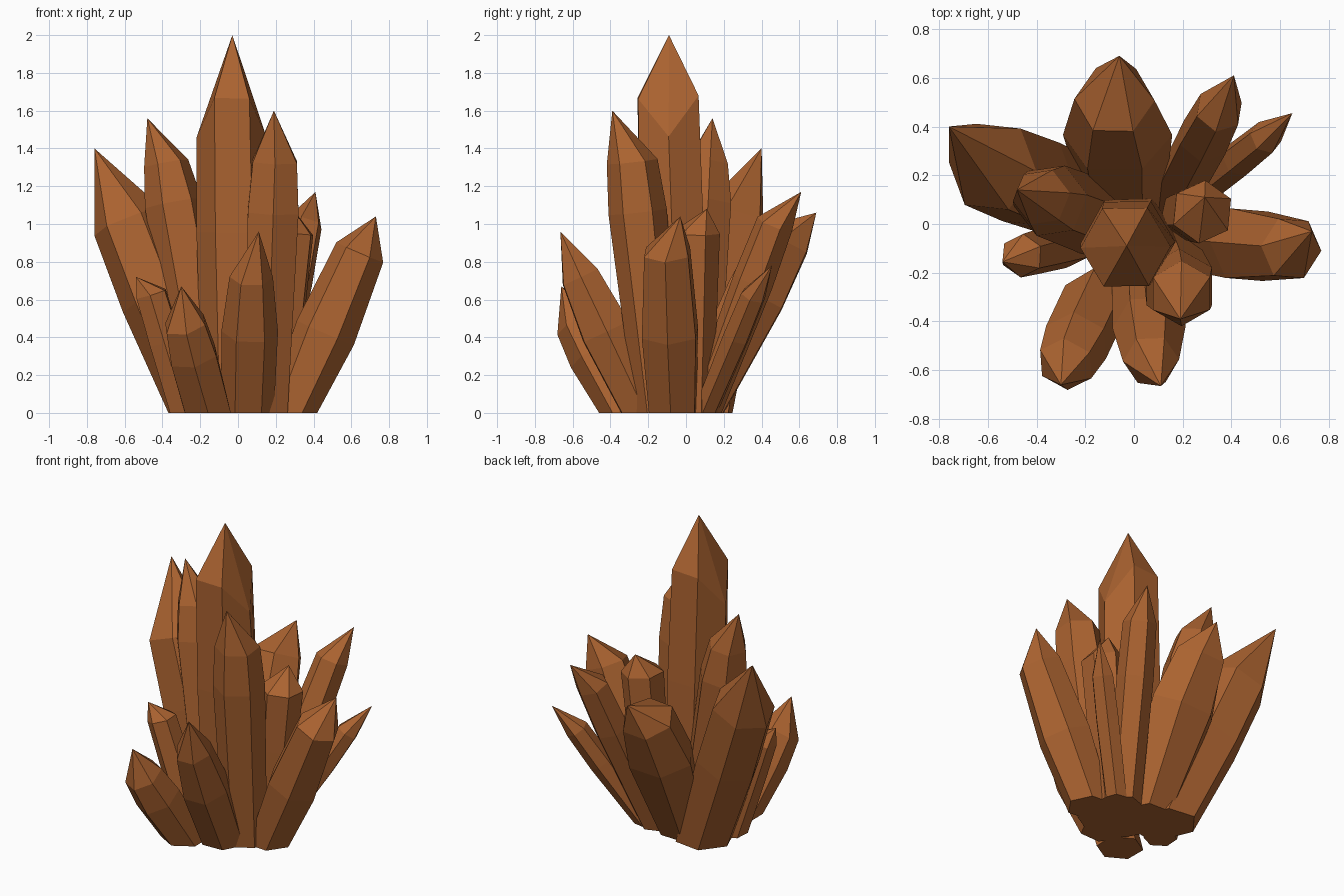
import bpy, bmesh, math
from mathutils import Vector

if "Cube" in bpy.data.objects:
    bpy.data.objects.remove(bpy.data.objects["Cube"])

mat = bpy.data.materials.new("brown_crystal")
mat.diffuse_color = (0.41, 0.125, 0.03, 1)
mat.use_nodes = True
mat.node_tree.nodes["Principled BSDF"].inputs["Base Color"].default_value = mat.diffuse_color


def crystal(name, base, rb, shoulder, rs, tip, rm, tm=0.5, sides=6, turn=0.0, saddle=0.0, wide=1.0):
    """Faceted shard: flat base ring, mid ring, shoulder ring square to the lean, off-centre tip."""
    b, s, t = Vector((*base, 0)), Vector(shoulder), Vector(tip)
    axis = (s - b).normalized()
    # ring directions: first one points along the outward lean
    u = Vector((axis.x, axis.y, 0)).normalized()
    w = Vector((-u.y, u.x, 0))
    tilt_u = w.cross(axis).normalized()
    bm = bmesh.new()

    def ring(c, r, du, sad=0.0, k=1.0):
        out = []
        for i in range(sides):
            a = turn + 2 * math.pi * i / sides
            p = c + du * (r * math.cos(a)) + w * (k * r * math.sin(a))
            d = p - c
            p.z += sad * (d.y * d.y - d.x * d.x) / (r * r)
            out.append(bm.verts.new(p))
        return out

    rings = [ring(b, rb, u), ring(b.lerp(s, tm), rm, tilt_u, 0, wide), ring(s, rs, tilt_u, saddle)]
    for lo, hi in zip(rings, rings[1:]):
        for i in range(sides):
            j = (i + 1) % sides
            bm.faces.new((lo[i], lo[j], hi[j], hi[i]))
    top = bm.verts.new(t)
    for i in range(sides):
        bm.faces.new((rings[2][i], rings[2][(i + 1) % sides], top))
    bm.faces.new(rings[0][::-1])
    bmesh.ops.recalc_face_normals(bm, faces=bm.faces)
    me = bpy.data.meshes.new(name)
    bm.to_mesh(me)
    bm.free()
    me.materials.append(mat)
    ob = bpy.data.objects.new(name, me)
    bpy.context.collection.objects.link(ob)


# tall centre and its upright neighbours
crystal("main_crystal", (-0.01, -0.05), 0.18, (-0.035, -0.095, 1.60), 0.185, (-0.03, -0.09, 2.0),
        0.195, 0.6, turn=0.0, saddle=0.14)
crystal("front_tall_crystal", (0.15, -0.14), 0.13, (0.195, -0.285, 1.33), 0.135, (0.19, -0.39, 1.6),
        0.155, 0.8, turn=0.75)
crystal("left_tall_crystal", (-0.14, 0.02), 0.16, (-0.38, 0.11, 1.32), 0.12, (-0.48, 0.14, 1.56),
        0.155, 0.84, turn=0.5)
crystal("right_inner_crystal", (0.2, 0.04), 0.10, (0.28, 0.05, 0.95), 0.13, (0.29, 0.11, 1.08),
        0.12, 0.6, turn=0.3)
# leaning outer crystals
crystal("left_large_crystal", (-0.19, 0.08), 0.18, (-0.58, 0.235, 1.01), 0.195, (-0.76, 0.40, 1.4),
        0.20, 0.6, turn=0.25)
crystal("back_crystal", (-0.04, 0.06), 0.16, (-0.08, 0.51, 0.91), 0.165, (-0.06, 0.69, 1.06),
        0.18, 0.68, turn=0.4, wide=1.25)
crystal("back_right_crystal", (0.15, 0.09), 0.10, (0.35, 0.47, 1.0), 0.10, (0.41, 0.61, 1.17),
        0.11, 0.7, turn=0.3)
crystal("back_right_small_crystal", (0.22, 0.10), 0.07, (0.54, 0.355, 0.62), 0.07, (0.65, 0.455, 0.78),
        0.075, 0.65, turn=0.2)
crystal("right_crystal", (0.28, -0.07), 0.14, (0.645, -0.10, 0.85), 0.135, (0.73, -0.03, 1.04),
        0.165, 0.5)
crystal("front_crystal", (0.05, -0.22), 0.14, (0.07, -0.56, 0.72), 0.115, (0.11, -0.665, 0.96),
        0.15, 0.6, turn=0.5)
crystal("front_left_crystal", (-0.16, -0.32), 0.14, (-0.28, -0.575, 0.47), 0.12, (-0.30, -0.66, 0.67),
        0.14, 0.65, turn=0.45)
crystal("left_small_crystal", (-0.27, -0.08), 0.10, (-0.46, -0.13, 0.63), 0.09, (-0.54, -0.155, 0.72),
        0.095, 0.6, turn=0.2)
